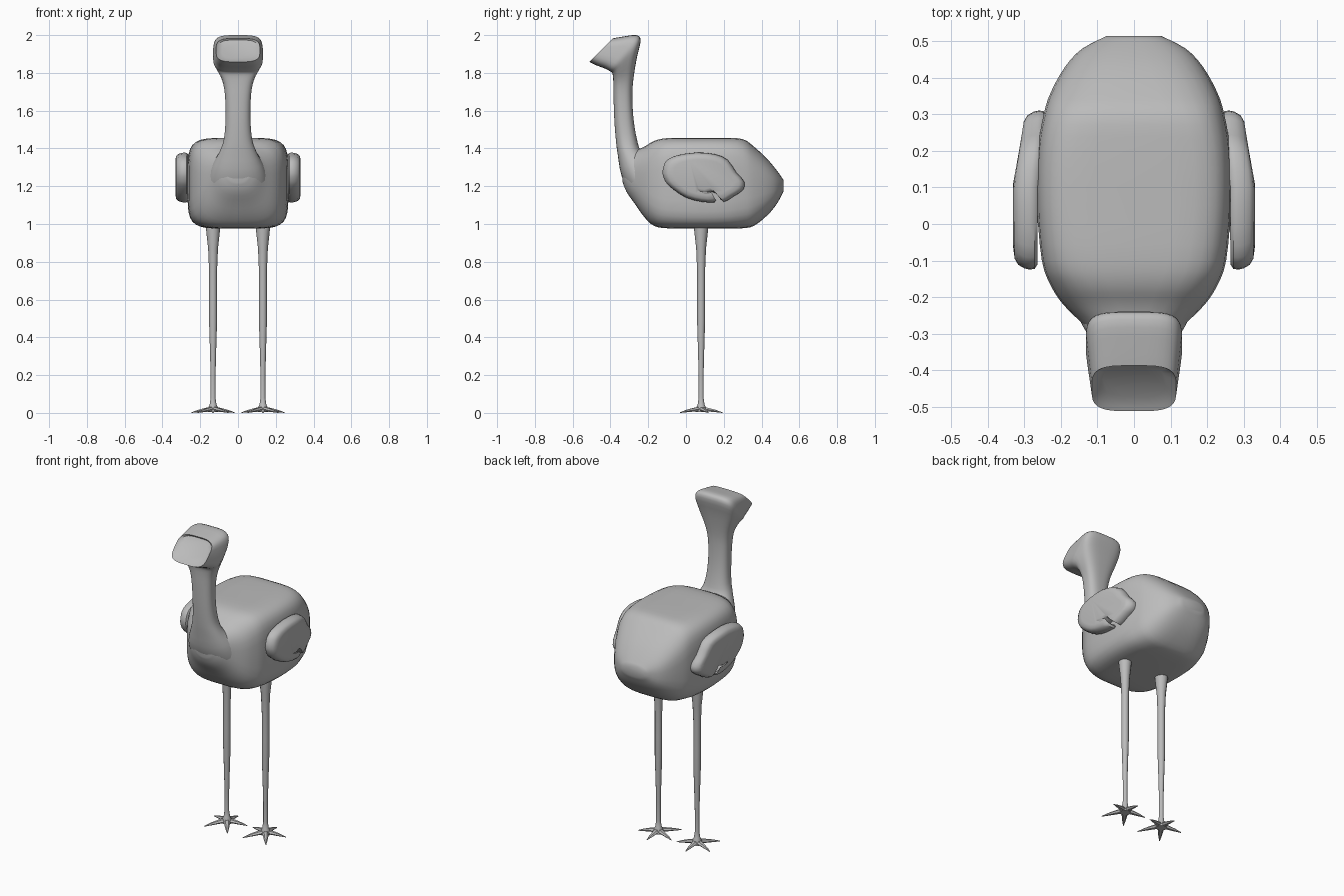
import bpy, bmesh, math
from mathutils import Vector

if "Cube" in bpy.data.objects:
    bpy.data.objects.remove(bpy.data.objects["Cube"])

GREY = bpy.data.materials.new("plain_grey")
GREY.diffuse_color = (0.5, 0.5, 0.5, 1)
GREY.use_nodes = True
GREY.node_tree.nodes["Principled BSDF"].inputs["Base Color"].default_value = GREY.diffuse_color


def finish(name, bm, mirror=False, angle=40):
    bmesh.ops.recalc_face_normals(bm, faces=bm.faces)
    me = bpy.data.meshes.new(name)
    bm.to_mesh(me)
    bm.free()
    me.materials.append(GREY)
    me.polygons.foreach_set("use_smooth", [True] * len(me.polygons))
    me.set_sharp_from_angle(angle=math.radians(angle))
    ob = bpy.data.objects.new(name, me)
    bpy.context.collection.objects.link(ob)
    if mirror:
        ob.modifiers.new("mirror", 'MIRROR').use_mirror_merge = False
    return ob


def skin(bm, rings):
    """Bridge a list of equal point rings and close both ends."""
    vs = [[bm.verts.new(p) for p in r] for r in rings]
    n = len(vs[0])
    for a, b in zip(vs, vs[1:]):
        for i in range(n):
            j = (i + 1) % n
            bm.faces.new((a[i], a[j], b[j], b[i]))
    bm.faces.new(vs[0][::-1])
    bm.faces.new(vs[-1])


def smooth_rows(rows, steps=3):
    """Catmull-Rom interpolation between parameter rows."""
    out = []
    for i in range(len(rows) - 1):
        a, b = rows[max(i - 1, 0)], rows[i]
        c, d = rows[i + 1], rows[min(i + 2, len(rows) - 1)]
        for s in range(steps):
            t = s / steps
            out.append([0.5 * (2 * q + (r - p) * t + (2 * p - 5 * q + 4 * r - w) * t * t
                               + (3 * q - p - 3 * r + w) * t ** 3)
                        for p, q, r, w in zip(a, b, c, d)])
    out.append(list(rows[-1]))
    return out


def section(row, sides=32):
    """Rounded section between two points of the middle plane."""
    y0, z0, y1, z1, hw, n = row
    pts = []
    for i in range(sides):
        a = 2 * math.pi * (i + 0.5) / sides
        c, s = math.cos(a), math.sin(a)
        x = hw * math.copysign(abs(c) ** (2 / n), c)
        t = 0.5 + 0.5 * math.copysign(abs(s) ** (2 / n), s)
        pts.append((x, y0 + (y1 - y0) * t, z0 + (z1 - z0) * t))
    return pts


# body: y, half width, bottom, top, squareness
body = [(-.335, .06, 1.22, 1.34, 2.2), (-.315, .10, 1.17, 1.375, 2.4), (-.27, .145, 1.105, 1.39, 2.7),
        (-.22, .195, 1.035, 1.41, 3.2), (-.17, .228, .99, 1.44, 3.8), (-.1, .253, .977, 1.455, 4.6),
        (.05, .266, .975, 1.456, 5.2), (.2, .264, .975, 1.456, 5), (.3, .248, .977, 1.45, 4.2),
        (.36, .229, .99, 1.41, 3.6), (.43, .19, 1.045, 1.345, 3), (.48, .143, 1.105, 1.285, 2.7),
        (.515, .075, 1.17, 1.235, 2.5)]
bm = bmesh.new()
skin(bm, [section((y, b, y, t, w, n)) for y, w, b, t, n in smooth_rows(body)])
finish("body", bm, angle=60)

# neck and head: front point, back point, half width, squareness
neck = [(-.28, 1.13, -.10, 1.25, .17, 2.3), (-.34, 1.25, -.16, 1.34, .145, 2.3),
        (-.362, 1.37, -.235, 1.385, .10, 2.3), (-.372, 1.45, -.26, 1.45, .075, 2.4),
        (-.38, 1.56, -.278, 1.56, .066, 2.5), (-.384, 1.68, -.284, 1.68, .069, 2.7),
        (-.385, 1.75, -.278, 1.77, .083, 3), (-.389, 1.795, -.26, 1.88, .115, 3.4),
        (-.405, 1.81, -.24, 1.97, .131, 4), (-.435, 1.825, -.262, 2.0, .129, 4),
        (-.475, 1.84, -.335, 1.992, .122, 3.8), (-.513, 1.858, -.388, 1.983, .116, 3.6)]
bm = bmesh.new()
rows = smooth_rows(neck)
rows.append((-.500, 1.864, -.382, 1.974, .106, 3.6))   # shallow dished face
rows.append((-.475, 1.877, -.392, 1.957, .085, 3.2))
skin(bm, [section(r) for r in rows])
finish("neck_and_head", bm)

# wings: outline in (y, z) with a notch under the lower feather
outline = [(-.125, 1.27), (-.112, 1.325), (-.06, 1.36), (.05, 1.378), (.15, 1.37), (.22, 1.34),
           (.265, 1.275), (.308, 1.225), (.302, 1.18), (.25, 1.145), (.20, 1.117), (.17, 1.15),
           (.14, 1.17), (.10, 1.157), (.06, 1.165), (.055, 1.15), (.09, 1.138), (.15, 1.136),
           (.15, 1.115), (.08, 1.118), (0, 1.14), (-.07, 1.185), (-.11, 1.225)]
outline = smooth_rows(outline + outline[:1], 2)[:-1]
cy, cz = .09, 1.25
bm = bmesh.new()
skin(bm, [[(x - .13 * max(0, y - .12), cy + (y - cy) * s, cz + (z - cz) * s) for y, z in outline]
          for x, s in ((.264, .93), (.272, .99), (.285, 1), (.30, .985), (.317, .94), (.327, .86), (.331, .72))])
finish("wing", bm, mirror=True)

# legs: height, radius
LX, LY = .132, .08
leg = [(1.02, .038), (.97, .037), (.87, .026), (.75, .021), (.6, .021), (.48, .021), (.35, .017),
       (.2, .013), (.08, .013), (.045, .018), (.02, .03), (.006, .03)]
bm = bmesh.new()
skin(bm, [[(LX + r * math.cos(k * math.pi / 6), LY + r * math.sin(k * math.pi / 6), z) for k in range(12)]
          for z, r in leg])
finish("leg", bm, mirror=True)

# five tapering toes on each foot
bm = bmesh.new()
for k in range(5):
    a = math.radians(90 + 72 * k)
    length = .112 if k == 0 else (.136 if k in (2, 3) else .119)
    d = Vector((math.cos(a), math.sin(a), 0))
    side = Vector((-d.y, d.x, 0))
    rings = []
    for t, z, w, h in ((0, .022, .019, .014), (.35, .017, .016, .011), (.7, .010, .010, .007), (1, .004, .002, .002)):
        c = Vector((LX, LY, z)) + d * length * t
        rings.append([c + side * w * math.cos(q * math.pi / 3)
                      + Vector((0, 0, max(h * math.sin(q * math.pi / 3), -z))) for q in range(6)])
    rings[-1] = [Vector((p.x, p.y, max(p.z - .002, 0))) for p in rings[-1]]
    skin(bm, rings)
low = min(v.co.z for v in bm.verts)
for v in bm.verts:
    v.co.z -= low
finish("toes", bm, mirror=True)
